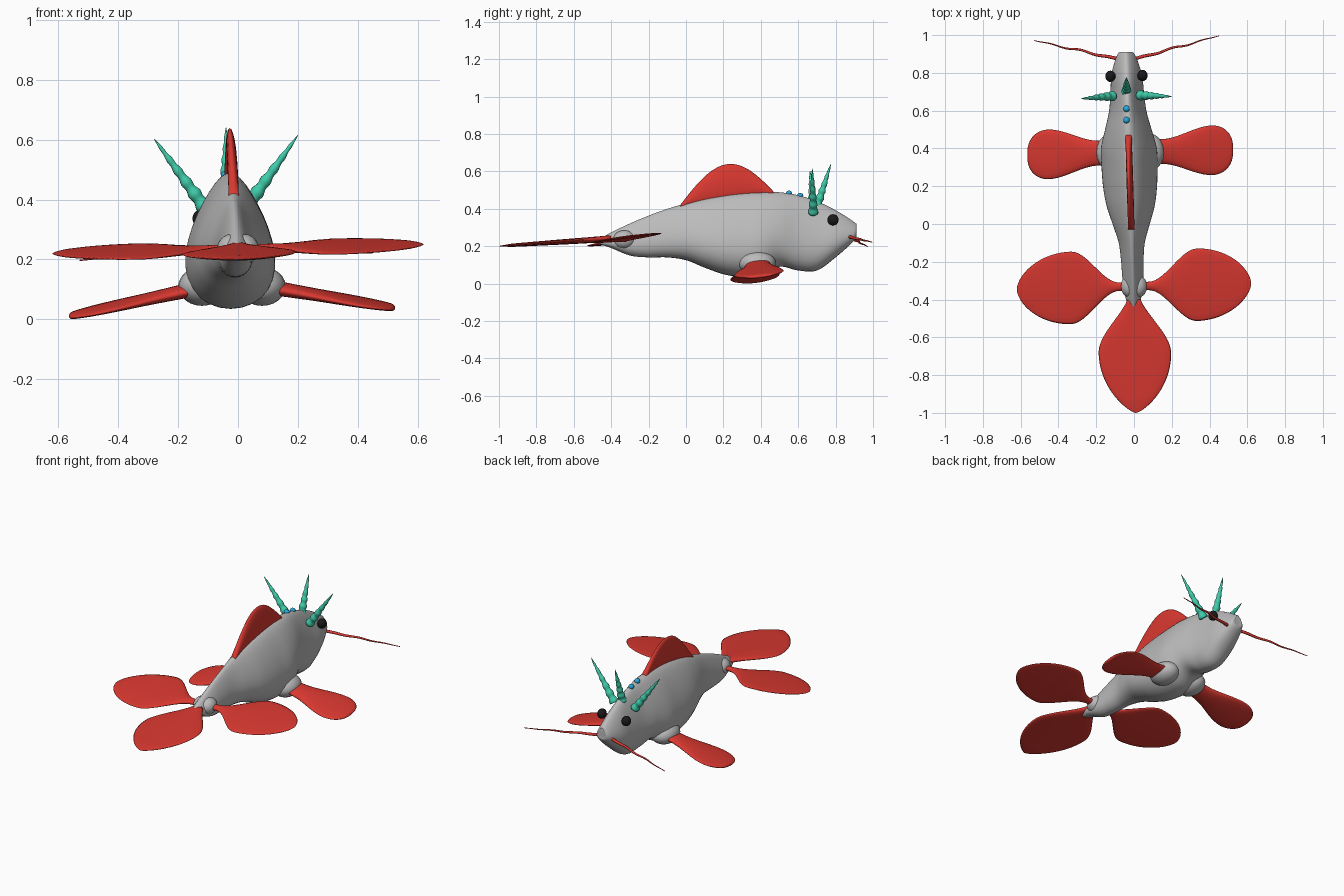
import bpy, bmesh, math
from mathutils import Vector

cube = bpy.data.objects.get("Cube")
if cube:
    bpy.data.objects.remove(cube, do_unlink=True)


def material(name, red, green, blue):
    colour = (red, green, blue, 1)
    mat = bpy.data.materials.new(name)
    mat.use_nodes = True
    mat.diffuse_color = colour
    mat.node_tree.nodes["Principled BSDF"].inputs["Base Color"].default_value = colour
    return mat


GREY = material("skin grey", 0.5, 0.5, 0.5)
RED = material("fin red", 0.7, 0.04, 0.03)
TEAL = material("horn teal", 0.05, 0.6, 0.4)
BLUE = material("spot blue", 0.02, 0.4, 0.7)
BLACK = material("eye black", 0.01, 0.01, 0.01)

X, Y, Z = Vector((1, 0, 0)), Vector((0, 1, 0)), Vector((0, 0, 1))
HEAD_X = -0.04
SIDES = ((1, "left"), (-1, "right"))
LEAN = 0.025


def finish(bm, name, mat):
    bmesh.ops.recalc_face_normals(bm, faces=bm.faces)
    for face in bm.faces:
        face.smooth = True
    mesh = bpy.data.meshes.new(name)
    bm.to_mesh(mesh)
    bm.free()
    mesh.materials.append(mat)
    bpy.context.collection.objects.link(bpy.data.objects.new(name, mesh))


def steps(count):
    return [i / count for i in range(count + 1)]


def lean(point):
    """The left side sits slightly higher and further forward."""
    return point + (Y + Z) * (LEAN * point.x)


def resample(rows, count=6):
    """Pass a smooth spline through rows of numbers."""
    smooth = []
    for i in range(len(rows) - 1):
        before, start, end = rows[max(i - 1, 0)], rows[i], rows[i + 1]
        after = rows[min(i + 2, len(rows) - 1)]
        for t in steps(count)[:-1]:
            smooth.append([q + t / 2 * (r - p + t * (2 * p - 5 * q + 4 * r - s
                           + t * (3 * (q - r) + s - p)))
                           for p, q, r, s in zip(before, start, end, after)])
    return smooth + [rows[-1]]


def loft(name, rings, u, v, mat, sides=20, egg=0):
    """Skin ellipses given as (centre, half size along u, half size along v)."""
    bm = bmesh.new()
    loops = []
    for centre, half_u, half_v in rings:
        loop = []
        for i in range(sides):
            angle = math.tau * i / sides
            wide = math.cos(angle) * (1 - egg * math.sin(angle)) / (1 + egg / 5)
            loop.append(bm.verts.new(centre + u * half_u * wide + v * half_v * math.sin(angle)))
        loops.append(loop)
    for near, far in zip(loops, loops[1:]):
        for i in range(sides):
            bm.faces.new((near[i - 1], near[i], far[i], far[i - 1]))
    bm.faces.new(loops[0])
    bm.faces.new(loops[-1])
    finish(bm, name, mat)


def ball(name, centre, radii, mat):
    bm = bmesh.new()
    bmesh.ops.create_uvsphere(bm, u_segments=20, v_segments=12, radius=1)
    bmesh.ops.scale(bm, vec=radii, verts=bm.verts)
    bmesh.ops.translate(bm, vec=centre, verts=bm.verts)
    finish(bm, name, mat)


def paddle(name, start, span, u, root, wide, rise, peak, tip, thick):
    """A fin that swells from a narrow root to its peak, then rounds off."""
    rings = []
    for step in steps(40):
        t = math.sin(step * math.pi / 2)
        swell = min(max((t - rise) / (peak - rise), 0), 1)
        half = root + (wide - root) * swell * swell * (3 - 2 * swell)
        fade = max((t - peak) / (1 - peak), 0)
        rounding = max(1 - fade * fade, 0) ** tip + 0.01
        depth = thick * (1 - 0.6 * t) * min(1, 2 * rounding)
        rings.append((lean(start + span * t), half * rounding, depth))
    loft(name, rings, u, Z, RED)


def back_height(y):
    bend = 0.3 if y < 0.45 else 0.8
    return 0.49 - bend * (y - 0.45) ** 2


# Body: half width and belly height at even steps from tail to nose
girth = [(0.04, 0.19), (0.055, 0.15), (0.06, 0.14), (0.07, 0.14), (0.1, 0.125),
         (0.13, 0.085), (0.145, 0.05), (0.15, 0.035), (0.15, 0.045), (0.125, 0.09),
         (0.1, 0.07), (0.09, 0.07), (0.08, 0.14), (0.045, 0.23)]
rows = [(i / 10 - 0.4, half, belly) for i, (half, belly) in enumerate(girth)]
rows = [(-0.46, 0.015, 0.21)] + rows + [(0.91, 0.015, 0.26)]
body = []
for y, half, belly in resample(rows):
    top = back_height(y)
    centre = Vector((-0.015 - 0.03 * y, y, (top + belly) / 2))
    body.append((centre, half, (top - belly) / 2))
loft("body", body, X, Z, GREY, sides=32, egg=0.4)

# Paired fins with the skin swelling at their roots
for side, word in SIDES:
    shoulder = Vector((side * 0.1 + HEAD_X / 2, 0.38, 0.11))
    ball(word + "_shoulder", shoulder, (0.08, 0.1, 0.065), GREY)
    paddle(word + "_pectoral_fin", shoulder, Vector((side * 0.445, 0, -0.085)),
           Y + Z * 0.1, root=0.065, wide=0.13, rise=0.15, peak=0.75, tip=0.4, thick=0.026)
    hip = Vector((side * 0.02, -0.33, 0.235))
    ball(word + "_hip", hip, (0.05, 0.06, 0.05), GREY)
    paddle(word + "_pelvic_fin", hip, X * side * 0.6,
           Y + Z * 0.13, root=0.022, wide=0.19, rise=0.1, peak=0.52, tip=0.6, thick=0.016)

# Tail fin
paddle("tail_fin", Vector((0, -0.4, 0.24)), Vector((0.01, -0.6, -0.04)),
       X + Z * LEAN, root=0.02, wide=0.19, rise=-0.1, peak=0.47, tip=0.75, thick=0.018)

# Dorsal fin: a sine arch standing on the back
dorsal = []
for t in steps(30):
    y = 0.5 * t - 0.03
    half = 0.082 * math.sin(math.pi * t) + 0.01
    centre = Vector((-0.015 - 0.03 * y, y, back_height(y) + half - 0.02))
    dorsal.append((centre, half, 0.017))
loft("dorsal_fin", dorsal, Z - X * 0.06, X, RED)


# Knobbly horns
def horn(name, base, tip):
    axis = (tip - base).normalized()
    u = axis.cross(X + Y).normalized()
    rings = []
    for t in steps(40):
        radius = 0.024 * (1 - t) ** 0.8 * (1 + 0.14 * math.sin(t * 38)) + 0.001
        rings.append((base.lerp(tip, t), radius, radius))
    loft(name, rings, u, axis.cross(u), TEAL, sides=12)


horn("middle_horn", Vector((HEAD_X, 0.7, 0.41)), Vector((HEAD_X, 0.775, 0.64)))
for side, word in SIDES:
    horn(word + "_horn", lean(Vector((HEAD_X + side * 0.07, 0.68, 0.375))),
         lean(Vector((HEAD_X + side * 0.24, 0.67, 0.61))))

    # Eyes
    ball(word + "_eye", lean(Vector((HEAD_X + side * 0.085, 0.785, 0.34))),
         (0.027, 0.03, 0.03), BLACK)

    # Whiskers, thinning and wavering outward
    start = Vector((HEAD_X + side * 0.03, 0.87, 0.25))
    end = lean(Vector((HEAD_X + side * 0.49, 0.985, 0.21)))
    whisker = []
    for t in steps(30):
        sway = Y * 0.005 * math.sin(t * 17) * math.sin(math.pi * t)
        radius = 0.008 * (1 - t) + 0.002
        whisker.append((start.lerp(end, t) + sway, radius, radius))
    loft(word + "_whisker", whisker, Y, Z, RED, sides=8)

# Spots on the back
for word, y in (("front", 0.61), ("rear", 0.55)):
    ball(word + "_spot", (HEAD_X, y, back_height(y)), (0.017, 0.017, 0.015), BLUE)
